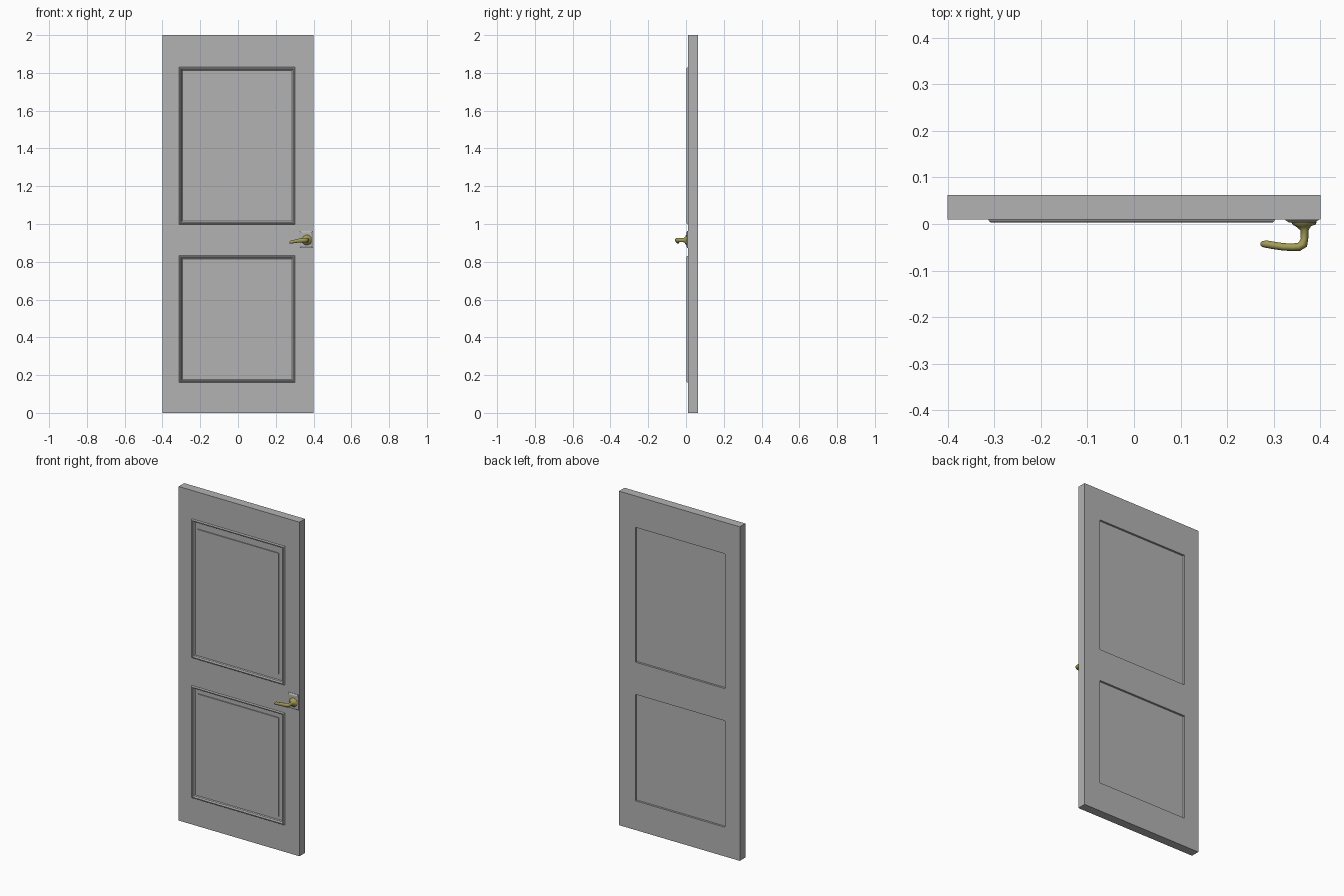
import bpy, bmesh, math
from mathutils import Vector

cube = bpy.data.objects.get("Cube")
if cube:
    bpy.data.objects.remove(cube, do_unlink=True)


def material(name, rgb):
    m = bpy.data.materials.new(name)
    m.use_nodes = True
    m.diffuse_color = (*rgb, 1)
    m.node_tree.nodes["Principled BSDF"].inputs["Base Color"].default_value = (*rgb, 1)
    return m


grey = material("grey paint", (0.45, 0.45, 0.45))
brass = material("aged brass", (0.36, 0.33, 0.09))


def make_object(name, bm, mat, smooth=None):
    bmesh.ops.remove_doubles(bm, verts=bm.verts, dist=0.0001)
    bmesh.ops.recalc_face_normals(bm, faces=bm.faces)
    mesh = bpy.data.meshes.new(name)
    bm.to_mesh(mesh)
    bm.free()
    ob = bpy.data.objects.new(name, mesh)
    bpy.context.collection.objects.link(ob)
    mesh.materials.append(mat)
    if smooth:
        bpy.ops.object.select_all(action='DESELECT')
        bpy.context.view_layer.objects.active = ob
        ob.select_set(True)
        bpy.ops.object.shade_smooth_by_angle(angle=math.radians(smooth))
    return ob


def loft(bm, rings, cap_start=False, cap_end=True):
    """Bridge successive closed rings of points."""
    loops = [[bm.verts.new(p) for p in ring] for ring in rings]
    for a, b in zip(loops, loops[1:]):
        for i in range(len(a)):
            j = (i + 1) % len(a)
            bm.faces.new((a[i], a[j], b[j], b[i]))
    if cap_start:
        bm.faces.new(loops[0][::-1])
    if cap_end:
        bm.faces.new(loops[-1])


def rect(x0, z0, x1, z1, y):
    return [(x0, y, z0), (x1, y, z0), (x1, y, z1), (x0, y, z1)]


def inset(r, d, y):
    return rect(r[0] + d, r[1] + d, r[2] - d, r[3] - d, y)


FRONT, BACK = 0.01, 0.0625


def panelled_sheet(bm, panels, y):
    """Flat door face made of stiles and rails around two openings."""
    low, high = panels
    xs = [-0.4, low[0], low[2], 0.4]
    zs = [0, low[1], low[3], high[1], high[3], 2]
    for i in range(3):
        for k in range(5):
            if i == 1 and k in (1, 3):
                continue
            r = rect(xs[i], zs[k], xs[i + 1], zs[k + 1], y)
            bm.faces.new([bm.verts.new(p) for p in r])


# Door leaf: moulded front, plain recessed back
front_panels = [(-0.313, 0.16, 0.303, 0.832), (-0.313, 0.998, 0.303, 1.83)]
fields = [(-0.277, 0.2, 0.26, 0.79), (-0.277, 1.053, 0.26, 1.775)]
back_panels = [(-0.303, 0.175, 0.291, 0.812), (-0.303, 1.005, 0.291, 1.812)]
bead = [(0.002, 0.006), (0.005, 0.0035), (0.009, 0.0035),
        (0.012, 0.007), (0.013, 0.014), (0.018, 0.018)]
bm = bmesh.new()
panelled_sheet(bm, front_panels, FRONT)
panelled_sheet(bm, back_panels, BACK)
loft(bm, [rect(-0.4, 0, 0.4, 2, FRONT), rect(-0.4, 0, 0.4, 2, BACK)], cap_end=False)
for panel, field in zip(front_panels, fields):
    rings = [rect(*panel, FRONT)] + [inset(panel, d, y) for d, y in bead]
    rings += [rect(*field, 0.018), rect(*field, 0.012)]
    loft(bm, rings)
for panel in back_panels:
    loft(bm, [rect(*panel, BACK), rect(*panel, BACK - 0.012)])
make_object("door_leaf", bm, grey)

# Square lock plate with chamfered rim
plate = (0.325, 0.872, 0.396, 0.964)
bm = bmesh.new()
loft(bm, [rect(*plate, FRONT + 0.001), rect(*plate, 0.008), inset(plate, 0.008, 0.003)])
make_object("lock_plate", bm, grey)


# Handle: flared rose, stem and curved lever swept as one tube
# x, y, z, half width in plan, half height
path = [(0.365, 0.004, 0.915, 0.027, 0.027), (0.365, -0.001, 0.915, 0.025, 0.025),
        (0.365, -0.006, 0.915, 0.015, 0.016), (0.366, -0.013, 0.915, 0.009, 0.011),
        (0.366, -0.032, 0.915, 0.008, 0.011), (0.363, -0.043, 0.915, 0.010, 0.012),
        (0.354, -0.049, 0.915, 0.009, 0.012), (0.340, -0.050, 0.914, 0.008, 0.011),
        (0.320, -0.049, 0.912, 0.008, 0.010), (0.300, -0.046, 0.908, 0.008, 0.009),
        (0.283, -0.043, 0.905, 0.008, 0.009), (0.275, -0.043, 0.903, 0.006, 0.007),
        (0.272, -0.043, 0.902, 0.003, 0.003)]
SIDES = 20
rings = []
for n, (x, y, z, w, h) in enumerate(path):
    a, b = path[max(n - 1, 0)], path[min(n + 1, len(path) - 1)]
    along = Vector((b[0] - a[0], b[1] - a[1], 0)).normalized()
    side = Vector((-along.y, along.x, 0))
    ring = []
    for s in range(SIDES):
        t = math.tau * s / SIDES
        ring.append(Vector((x, y, z)) + side * w * math.cos(t) + Vector((0, 0, h * math.sin(t))))
    rings.append(ring)
bm = bmesh.new()
loft(bm, rings, cap_start=True)
make_object("lever_handle", bm, brass, smooth=50)
